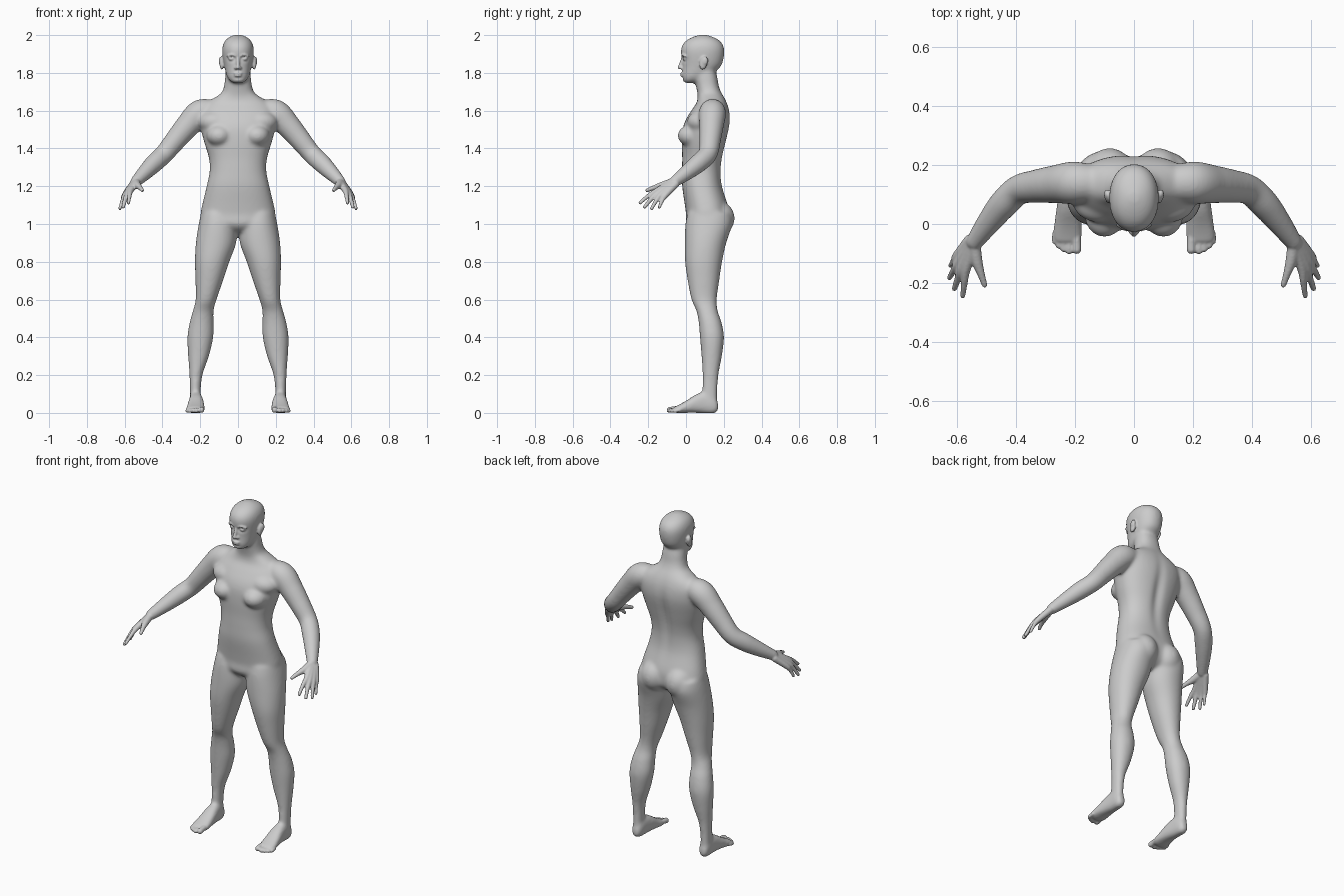
import bpy, bmesh, math
from mathutils import Vector, Matrix


def spline(rows, steps=6):
    """Catmull-Rom interpolation through rows of numbers."""
    out = []
    for i in range(len(rows) - 1):
        a, b = rows[max(i - 1, 0)], rows[i]
        c, d = rows[i + 1], rows[min(i + 2, len(rows) - 1)]
        for k in range(steps):
            t = k / steps
            out.append([0.5 * (2 * q + (r - p) * t + (2 * p - 5 * q + 4 * r - s) * t * t
                        + (3 * q - p - 3 * r + s) * t ** 3) for p, q, r, s in zip(a, b, c, d)])
    return out + [list(rows[-1])]


def skin(bm, rings):
    """Closed skin over a list of point rings."""
    loops = [[bm.verts.new(p) for p in ring] for ring in rings]
    n = len(loops[0])
    for a, b in zip(loops, loops[1:]):
        for i in range(n):
            bm.faces.new((a[i], a[(i + 1) % n], b[(i + 1) % n], b[i]))
    bm.faces.new(loops[0][::-1])
    bm.faces.new(loops[-1])


def loft(bm, rows, along='z', power=2.3, side=1, n=48):
    """Rows are (station, x min, x max, depth min, depth max)."""
    rings = []
    for s, x0, x1, d0, d1 in spline(rows):
        ring = []
        for i in range(n):
            c, q = math.cos(math.tau * i / n), math.sin(math.tau * i / n)
            x = (x0 + x1) / 2 + (x1 - x0) / 2 * math.copysign(abs(c) ** (2 / power), c)
            d = (d0 + d1) / 2 + (d1 - d0) / 2 * math.copysign(abs(q) ** (2 / power), q)
            ring.append((side * x, d, s) if along == 'z' else (side * x, s, d))
        rings.append(ring)
    skin(bm, rings)


def ball(bm, centre, radii, side=1, turn=0):
    m = (Matrix.Translation((side * centre[0], centre[1], centre[2]))
         @ Matrix.Rotation(turn, 4, 'X') @ Matrix.Diagonal((*radii, 1)))
    bmesh.ops.create_uvsphere(bm, u_segments=24, v_segments=16, radius=1, matrix=m)


def tube(bm, pts, side=1, n=20):
    """Round-ended tube through (x, y, z, radius) points."""
    rows = spline(pts)
    pos = [Vector((side * r[0], r[1], r[2])) for r in rows]
    rings = []
    for i, p in enumerate(pos):
        t = (pos[min(i + 1, len(pos) - 1)] - pos[max(i - 1, 0)]).normalized()
        u = t.cross(Vector((0.3, 0.2, 1)) if abs(t.z) < 0.85 else Vector((0, 1, 0))).normalized()
        v = t.cross(u)
        rings.append([p + rows[i][3] * (u * math.cos(math.tau * k / n) + v * math.sin(math.tau * k / n))
                      for k in range(n)])
    skin(bm, rings)
    for r in (pts[0], pts[-1]):
        ball(bm, r[:3], (r[3],) * 3, side)


def dent(bm, centre, radii, push):
    """Soft push of the surface around a point."""
    for v in bm.verts:
        e = sum(((a - b) / r) ** 2 for a, b, r in zip(v.co, centre, radii))
        if e < 9:
            v.co += Vector(push) * math.exp(-e)


def fuse(bm, voxel, rounds):
    """Merge all pieces into one smooth skin and return it as a mesh."""
    bmesh.ops.recalc_face_normals(bm, faces=bm.faces)
    raw = bpy.data.meshes.new("raw")
    bm.to_mesh(raw)
    bm.free()
    tmp = bpy.data.objects.new("raw", raw)
    bpy.context.collection.objects.link(tmp)
    m = tmp.modifiers.new("Fuse", 'REMESH')
    m.mode, m.voxel_size = 'VOXEL', voxel
    s = tmp.modifiers.new("Soften", 'SMOOTH')
    s.factor, s.iterations = 0.5, rounds
    deps = bpy.context.evaluated_depsgraph_get()
    mesh = bpy.data.meshes.new_from_object(tmp.evaluated_get(deps))
    bpy.data.objects.remove(tmp)
    return mesh


bm = bmesh.new()

# torso and neck: z, half width, front, back
torso = [(.945, .03, .08, .14), (.965, .10, .03, .19), (1.0, .19, .0, .222), (1.05, .198, .0, .228),
         (1.1, .19, -.006, .222), (1.2, .166, -.02, .192), (1.28, .15, -.021, .186),
         (1.35, .154, -.02, .194), (1.43, .178, -.022, .212), (1.5, .196, -.018, .228),
         (1.55, .202, -.002, .234), (1.6, .198, .028, .23), (1.64, .168, .055, .218),
         (1.67, .122, .062, .203), (1.695, .088, .06, .188), (1.73, .074, .053, .174),
         (1.78, .068, .045, .165), (1.83, .06, .05, .15)]
loft(bm, [(z, -w, w, f, b) for z, w, f, b in torso])

# head
head = [(1.745, .022, -.004, .03), (1.757, .042, -.017, .07), (1.78, .058, -.023, .12),
        (1.81, .067, -.021, .16), (1.84, .074, -.02, .188), (1.88, .081, -.024, .2),
        (1.92, .084, -.027, .203), (1.95, .079, -.018, .195), (1.975, .065, .006, .173),
        (1.992, .042, .04, .138), (2.002, .016, .075, .105)]
loft(bm, [(z, -w, w, f, b) for z, w, f, b in head], power=2.15)

leg = [(1.06, .02, .195, .01, .235), (1.0, .006, .208, -.003, .245), (.9, .010, .223, -.007, .213),
       (.8, .046, .228, -.005, .191), (.7, .079, .225, .009, .176), (.6, .114, .224, .029, .163),
       (.54, .129, .239, .055, .168), (.48, .129, .256, .067, .188), (.4, .131, .268, .074, .201),
       (.3, .154, .264, .082, .19), (.2, .188, .257, .088, .172), (.1, .198, .254, .086, .166),
       (.04, .195, .255, .085, .168)]
foot = [(.171, .21, .24, .012, .05), (.15, .195, .254, -.003, .09), (.1, .188, .257, -.003, .112),
        (.05, .181, .263, .0, .096), (.0, .176, .271, .0, .064), (-.04, .175, .276, -.002, .042),
        (-.066, .182, .27, .003, .031)]
arm = [(.13, .14, 1.6, .058), (.2, .14, 1.587, .072), (.265, .135, 1.522, .065), (.33, .128, 1.445, .057),
       (.39, .116, 1.372, .051), (.44, .07, 1.325, .05), (.49, .008, 1.275, .042), (.54, -.06, 1.225, .031)]
for side in (1, -1):
    loft(bm, leg, power=2.1, side=side)
    loft(bm, foot, along='y', power=2.5, side=side)
    tube(bm, arm, side, n=32)
    ball(bm, (.082, .163, 1.03), (.085, .095, .095), side)      # buttock
    ball(bm, (.1, .03, 1.468), (.068, .075, .058), side)        # breast
    ball(bm, (.12, .08, 1.54), (.09, .075, .06), side)          # chest muscle

coarse = fuse(bm, .008, 14)
bm = bmesh.new()
bm.from_mesh(coarse)

# spine groove, eye sockets and chin hollow
dent(bm, (0, .22, 1.4), (.03, .08, .17), (0, -.014, 0))
dent(bm, (0, -.02, 1.773), (.03, .02, .008), (0, .005, 0))
for side in (1, -1):
    dent(bm, (side * .034, -.02, 1.874), (.021, .04, .013), (0, .015, 0))

# nose and lips
tube(bm, [(0, -.016, 1.882, .008), (0, -.027, 1.85, .009), (0, -.034, 1.829, .011)])
ball(bm, (0, -.02, 1.797), (.024, .012, .005))
ball(bm, (0, -.019, 1.785), (.021, .012, .006))

# fingers: knuckle, tip, radius
fingers = [((.568, -.152, 1.177), (.58, -.243, 1.112), .0115),
           ((.583, -.146, 1.167), (.608, -.219, 1.09), .012),
           ((.595, -.13, 1.158), (.625, -.182, 1.082), .0115),
           ((.6, -.108, 1.153), (.622, -.142, 1.088), .0105)]
# toes: root x, tip x, tip y, radius
toes = [(.195, .194, -.086, .016), (.219, .22, -.091, .012), (.236, .238, -.084, .0115),
        (.251, .255, -.073, .011), (.263, .268, -.058, .0105)]
for side in (1, -1):
    ball(bm, (.034, -.004, 1.874), (.017, .014, .009), side)            # eye
    ball(bm, (.012, -.023, 1.826), (.009, .011, .008), side)            # nostril
    tube(bm, [(.014, -.02, 1.891, .006), (.035, -.017, 1.896, .006), (.055, -.004, 1.888, .006)], side)
    ball(bm, (.086, .092, 1.852), (.012, .021, .036), side, -.2)        # ear
    ball(bm, (.092, .1, 1.862), (.01, .017, .024), side, -.2)
    for i, (k, t, r) in enumerate(fingers):
        mid = [(a + b) / 2 for a, b in zip(k, t)]
        mid[2] += .006
        start = (.538 + .006 * i, -.07 + .005 * i, 1.223 - .004 * i, .02)
        tube(bm, [start, (*k, .0155), (*mid, r), (*t, r * .8)], side)
    tube(bm, [(.54, -.072, 1.222, .021), (.532, -.125, 1.205, .019),
              (.518, -.17, 1.192, .013), (.506, -.206, 1.178, .01)], side)   # thumb
    for x0, x1, y, r in toes:
        tube(bm, [(x0, -.03, r + .006, r), (x1, y + .025, r + .005, r * .9), (x1, y, r, r)], side)

body = bpy.data.objects.new("body", fuse(bm, .005, 4))
bpy.context.collection.objects.link(body)
body.data.shade_smooth()
bpy.data.meshes.remove(coarse)
